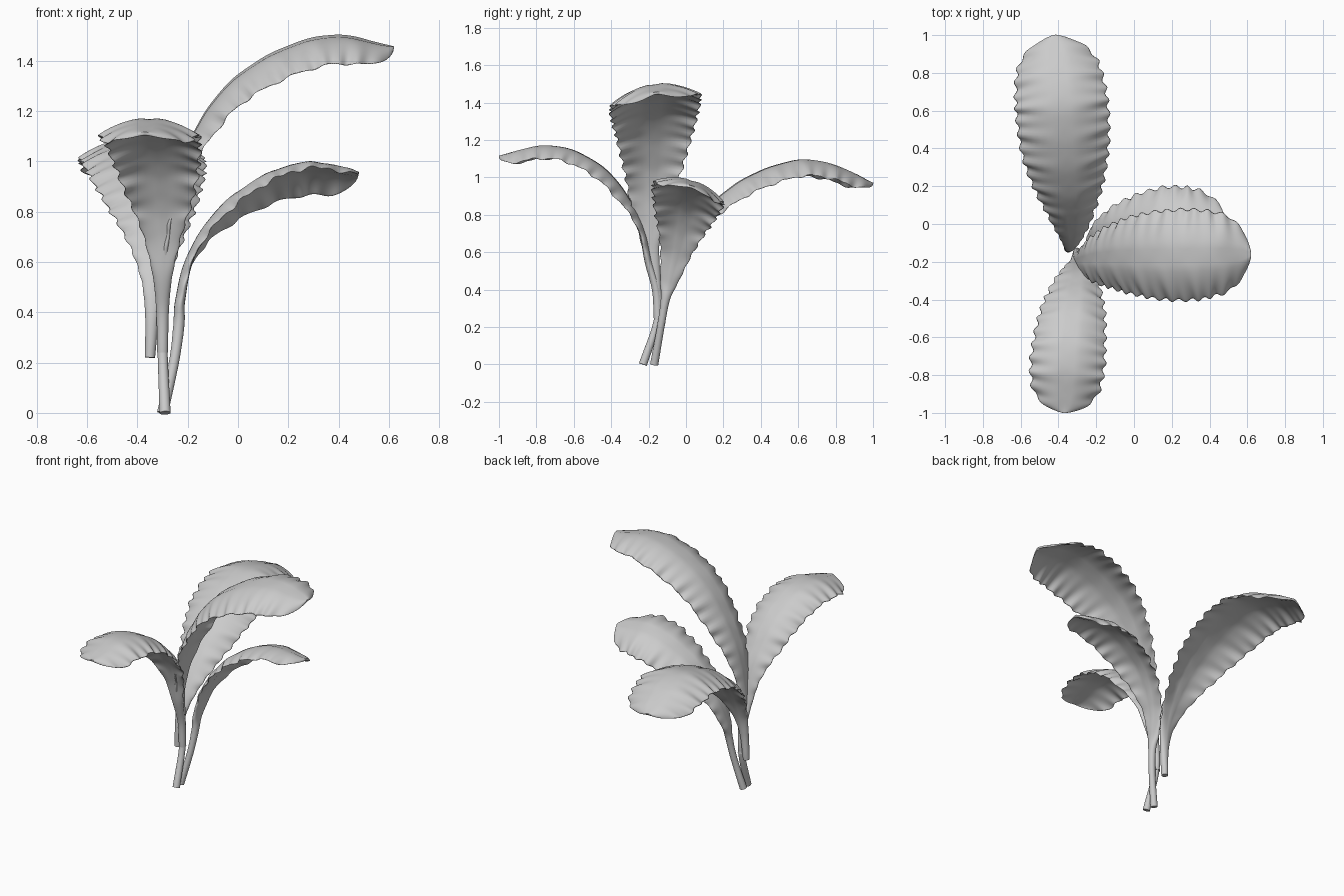
import bpy, bmesh, math
from mathutils import Vector

if "Cube" in bpy.data.objects:
    bpy.data.objects.remove(bpy.data.objects["Cube"])

STEPS, RING = 150, 36


def catmull(pts, t):
    """Point (x, y, z, half width) on a smooth path through pts."""
    i = min(int(t), len(pts) - 2)
    f = t - i
    p1, p2 = pts[i], pts[i + 1]
    p0 = pts[i - 1] if i else p1 * 2 - p2
    p3 = pts[i + 2] if i + 2 < len(pts) else p2 * 2 - p1
    return 0.5 * (p1 * 2 + (p2 - p0) * f + (p0 * 2 - p1 * 5 + p2 * 4 - p3) * f * f
                  + (p1 * 3 - p0 - p2 * 3 + p3) * f ** 3)


def leaf(name, path, heading, roll=0.0, tip=0.14):
    """Stem and scalloped blade as one skin around a midrib path."""
    pts = [Vector(p) for p in path]
    m = len(pts) - 1
    samples = [catmull(pts, m * (1 - (1 - k / STEPS) ** 1.5)) for k in range(STEPS + 1)]
    pos = [s.to_3d() for s in samples]
    dist = [0.0]
    for a, b in zip(pos, pos[1:]):
        dist.append(dist[-1] + (b - a).length)
    total = dist[-1]
    head = Vector((heading[0], heading[1], 0)).normalized()
    across = Vector((0, 0, 1)).cross(head) + Vector((0, 0, roll))

    bm = bmesh.new()
    rings = []
    for k, p in enumerate(pos):
        tan = (pos[min(k + 1, STEPS)] - pos[max(k - 1, 0)]).normalized()
        side = (across - tan * across.dot(tan)).normalized()
        nrm = tan.cross(side)
        w = samples[k].w
        blade = min(max((w - 0.03) / 0.12, 0), 1)
        d = total - dist[k]
        rnd = math.sqrt(max(1 - (1 - d / tip) ** 2, 0)) if d < tip else 1
        wave = math.cos(dist[k] * 2 * math.pi / 0.085)
        half = max(w * rnd + 0.009 * wave * blade * rnd, 0.003)
        thick = min(0.022 * (1 - blade) + 0.007 * blade, half)
        ring = []
        for j in range(RING):
            a = 2 * math.pi * j / RING
            u, v = math.cos(a), math.sin(a)
            # arched blade, shallow slanting side veins, rippled rim
            phase = (dist[k] - 0.07 * abs(u)) * 2 * math.pi / 0.17
            lift = -0.34 * half * u * u * blade
            lift += 0.005 * blade * rnd * math.sin(phase) * abs(u)
            lift += 0.006 * blade * rnd * wave * u ** 4
            lift -= 0.006 * blade * rnd * math.exp(-(u / 0.12) ** 2)
            ring.append(bm.verts.new(p + side * half * u + nrm * (thick * v + lift)))
        rings.append(ring)
    for r, q in zip(rings, rings[1:]):
        for j in range(RING):
            n = (j + 1) % RING
            bm.faces.new((r[j], r[n], q[n], q[j])).smooth = True
    bm.faces.new(rings[0])
    bm.faces.new(rings[-1])
    bmesh.ops.recalc_face_normals(bm, faces=bm.faces)
    me = bpy.data.meshes.new(name)
    bm.to_mesh(me)
    bm.free()
    bpy.context.collection.objects.link(bpy.data.objects.new(name, me))


# Tall leaf leaning right
leaf("tall_right_leaf", [
    (-.29, -.23, 0, .022), (-.30, -.15, .25, .02), (-.30, -.16, .45, .025),
    (-.29, -.19, .65, .05), (-.26, -.19, .88, .11), (-.19, -.18, 1.08, .16),
    (-.05, -.175, 1.29, .21), (.15, -.175, 1.43, .24), (.38, -.17, 1.495, .235),
    (.62, -.16, 1.45, .18)], (1, 0), roll=0.13)

# Lower leaf leaning right, rolled towards the back
leaf("low_right_leaf", [
    (-.30, -.17, 0, .022), (-.255, -.135, .2, .02), (-.235, -.11, .35, .025),
    (-.23, -.09, .45, .05), (-.19, -.05, .62, .09), (-.08, -.01, .8, .15),
    (.10, .02, .93, .19), (.28, .03, .98, .19), (.48, .03, .95, .15)],
    (1, .1), roll=-0.3, tip=0.12)

# Leaf arching to the back
leaf("back_leaf", [
    (-.35, -.13, .22, .02), (-.34, -.12, .4, .03), (-.33, -.08, .55, .06),
    (-.33, .02, .72, .12), (-.34, .15, .87, .18), (-.36, .35, 1.01, .23),
    (-.38, .6, 1.09, .245), (-.40, .8, 1.06, .23), (-.42, 1.0, .965, .18)], (-.1, 1))

# Leaf arching to the front
leaf("front_leaf", [
    (-.30, -.15, .24, .022), (-.30, -.16, .4, .025), (-.30, -.2, .55, .04),
    (-.30, -.235, .72, .08), (-.305, -.3, .87, .13), (-.32, -.42, 1.03, .17),
    (-.34, -.6, 1.14, .19), (-.355, -.78, 1.165, .195), (-.37, -1.0, 1.11, .16)],
    (-.07, -1), tip=0.12)
